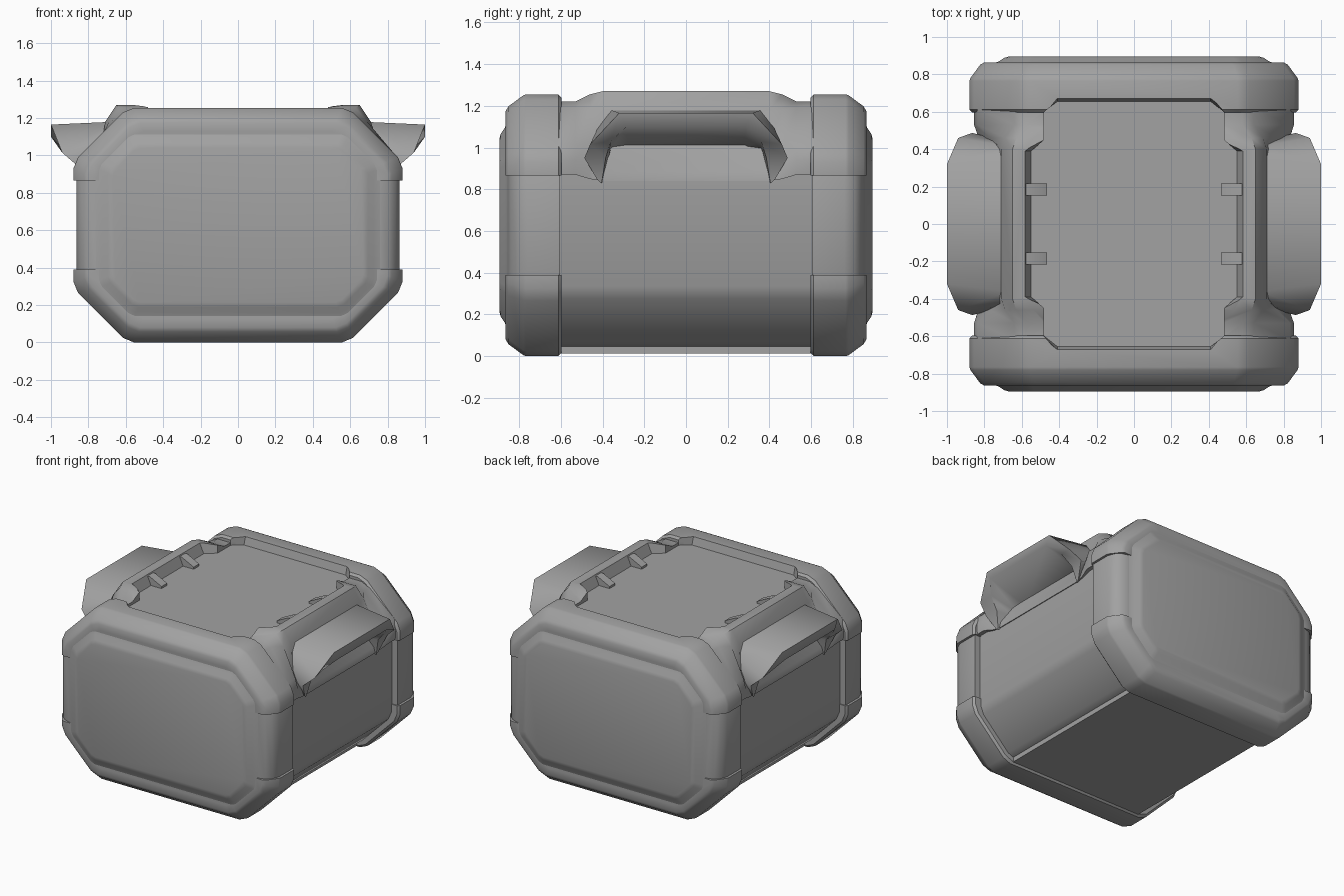
import bpy, bmesh, math

if "Cube" in bpy.data.objects:
    bpy.data.objects.remove(bpy.data.objects["Cube"], do_unlink=True)

# One plain grey material
grey = bpy.data.materials.new("plain grey")
grey.use_nodes = True
grey.diffuse_color = (0.36, 0.36, 0.36, 1)
grey.node_tree.nodes["Principled BSDF"].inputs["Base Color"].default_value = (0.36, 0.36, 0.36, 1)


def finish(ob, angle=40):
    """Smooth shading that keeps hard edges, plus the material."""
    ob.data.materials.clear()
    ob.data.materials.append(grey)
    ob.data.shade_smooth()
    ob.data.set_sharp_from_angle(angle=math.radians(angle))
    return ob


def loft(name, sections, above=None, below=None, angle=40):
    """Skin closed sections, cap the ends, optionally clip by height."""
    bm = bmesh.new()
    rings = [[bm.verts.new(p) for p in s] for s in sections]
    n = len(rings[0])
    for a, b in zip(rings, rings[1:]):
        for i in range(n):
            j = (i + 1) % n
            bm.faces.new((a[i], a[j], b[j], b[i]))
    bm.faces.new(rings[0])
    bm.faces.new(rings[-1])
    for z, keep_up in ((above, True), (below, False)):
        if z is not None:
            bmesh.ops.bisect_plane(bm, geom=bm.verts[:] + bm.edges[:] + bm.faces[:],
                                   plane_co=(0, 0, z), plane_no=(0, 0, 1),
                                   clear_inner=keep_up, clear_outer=not keep_up)
            bmesh.ops.holes_fill(bm, edges=[e for e in bm.edges if e.is_boundary], sides=0)
    bmesh.ops.recalc_face_normals(bm, faces=bm.faces[:])
    me = bpy.data.meshes.new(name)
    bm.to_mesh(me)
    bm.free()
    ob = bpy.data.objects.new(name, me)
    bpy.context.scene.collection.objects.link(ob)
    return finish(ob, angle)


def octagon(y, hx, z0, z1, c, inset=0.0, r=0.035):
    """Octagon across the crate at depth y with softened corners."""
    hx, z0, z1, c = hx - inset, z0 + inset, z1 - inset, c - 0.586 * inset
    d = 0.7 * r
    quarter = [(hx, c + r), (hx - d, c - d), (hx - c + d, d), (hx - c - r, 0)]
    right = [(x, z0 + h) for x, h in reversed(quarter)] + [(x, z1 - h) for x, h in quarter]
    left = [(-x, z) for x, z in reversed(right)]
    return [(x, y, z) for x, z in right + left]


def carve(ob, cutter):
    """Subtract the cutter and bake the result."""
    mod = ob.modifiers.new("pocket", 'BOOLEAN')
    mod.operation, mod.solver, mod.object = 'DIFFERENCE', 'EXACT', cutter
    dg = bpy.context.evaluated_depsgraph_get()
    baked = bpy.data.meshes.new_from_object(ob.evaluated_get(dg))
    ob.modifiers.clear()
    ob.data = baked
    finish(ob)


# Cutter for the shallow sunken top between the rails
def pocket_outline(z, rail_x, end_y):
    q = [(rail_x, 0.39), (0.48, 0.45), (0.48, 0.60), (0.41, end_y)]
    half = [(x, -y) for x, y in reversed(q)] + q
    return [(x, y, z) for x, y in half] + [(-x, -y, z) for x, y in half]


pocket = loft("pocket_cutter", [pocket_outline(1.2, 0.55, 0.655), pocket_outline(1.30, 0.595, 0.685)])
pocket.hide_render = True

# Main body and bottom plate
loft("body", [octagon(y, 0.82, 0.04, 1.2, 0.26) for y in (-0.63, 0.63)], below=0.875)
loft("bottom_plate", [[(x, y, z) for x, z in ((-0.54, 0.012), (0.54, 0.012), (0.54, 0.05), (-0.54, 0.05))]
                      for y in (-0.62, 0.62)])

# Lid with raised side rails that widen into collars at the ends
collar = [(0.85, 0.87), (0.855, 0.94), (0.835, 1.01), (0.64, 1.19), (0.58, 1.22), (0.46, 1.22)]
middle = [(0.826, 0.84), (0.82, 0.885), (0.735, 1.02), (0.71, 1.18), (0.65, 1.27), (0.57, 1.27)]


def lid_section(y, t):
    half = [(a[0] + (b[0] - a[0]) * t, a[1] + (b[1] - a[1]) * t) for a, b in zip(collar, middle)]
    return [(x, y, z) for x, z in half] + [(-x, y, z) for x, z in reversed(half)]


stations = [(0.62, 0), (0.53, 0), (0.46, 0.7), (0.40, 1)]
lid = loft("lid", [lid_section(-y, t) for y, t in stations] +
           [lid_section(y, t) for y, t in reversed(stations)])
carve(lid, pocket)

# End frames, corner posts and end panels
for s, side in ((-1, "front"), (1, "back")):
    rim = [(0.597, 0.015), (0.612, 0), (0.765, 0), (0.78, 0.005), (0.852, 0.058), (0.864, 0.08), (0.862, 0.125)]
    shape = [octagon(s * y, 0.88, 0, 1.255, 0.29, i) for y, i in rim]
    top = loft(side + "_upper_frame", shape, above=0.865)
    carve(top, pocket)
    loft(side + "_lower_frame", shape, below=0.39)
    posts = [(0.605, 0), (0.76, 0), (0.81, 0.02), (0.84, 0.055), (0.855, 0.105)]
    loft(side + "_posts", [octagon(s * y, 0.863, 0.02, 1.23, 0.28, i) for y, i in posts],
         above=0.3, below=0.95)
    bulge = [(0.82, 0), (0.856, 0), (0.868, 0.035), (0.888, 0.065), (0.895, 0.09)]
    loft(side + "_panel", [octagon(s * y, 0.76, 0.125, 1.13, 0.18, i, 0.02) for y, i in bulge])

# Hooded side handles: each section is outer root, outer rim, inner rim, inner root
hood = [
    [(0.77, 0.44, 0.89), (0.836, 0.425, 0.845), (0.832, 0.405, 0.828), (0.77, 0.39, 0.86)],
    [(0.76, 0.46, 0.96), (0.865, 0.487, 0.95), (0.86, 0.385, 0.95), (0.74, 0.37, 0.95)],
    [(0.70, 0.42, 1.10), (0.94, 0.46, 1.015), (0.93, 0.36, 1.03), (0.71, 0.36, 0.99)],
    [(0.67, 0.36, 1.18), (1.00, 0.32, 1.165), (1.00, 0.285, 1.10), (0.70, 0.28, 1.0)],
]
for s, side in ((1, "left"), (-1, "right")):
    half = [[(s * x, y, z) for x, y, z in sec] for sec in hood]
    other = [[(x, -y, z) for x, y, z in sec] for sec in reversed(half)]
    loft(side + "_handle", half + other, angle=58)
    # Small gussets bracing the rail against the sunken top
    for k, y in enumerate((-0.185, 0.185)):
        tri = ((0.465, 1.18), (0.465, 1.215), (0.56, 1.262), (0.60, 1.262), (0.60, 1.18))
        loft(f"{side}_gusset_{k + 1}", [[(s * x, y + w, z) for x, z in tri] for w in (-0.032, 0.032)])

# The cutter is no longer needed once the pockets are baked
bpy.data.objects.remove(pocket, do_unlink=True)
